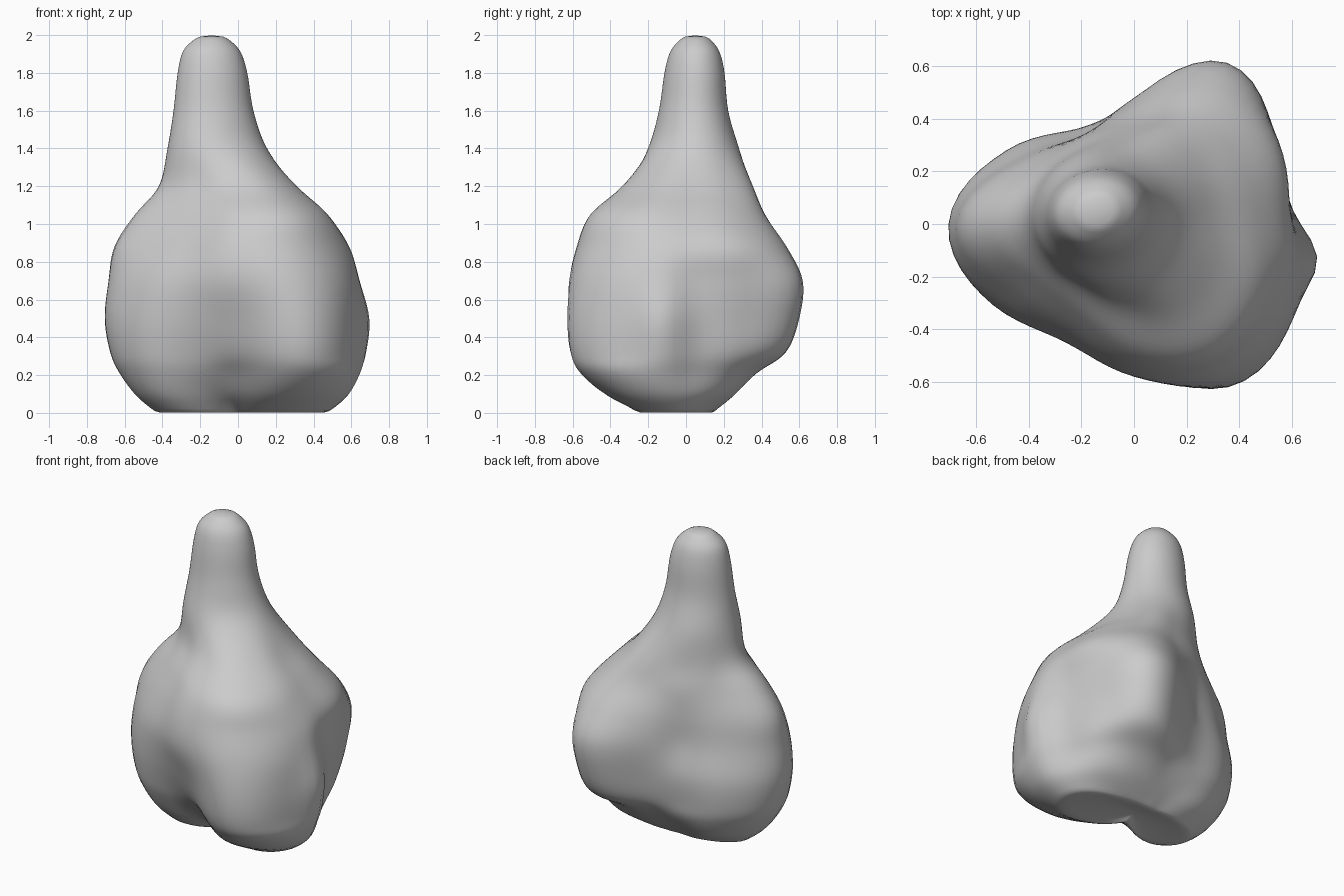
import bpy, bmesh
from math import sin, cos, pi, exp

if "Cube" in bpy.data.objects:
    bpy.data.objects.remove(bpy.data.objects["Cube"])

# Lobed body: (z, centre x, centre y, radii every 30 degrees from +x)
BODY = [
    (0.00, 0, .00, [.45, .24, .16, .14, .16, .26, .43, .36, .14, .09, .24, .45]),
    (0.09, 0, .00, [.54, .42, .29, .24, .27, .42, .54, .48, .26, .25, .48, .60]),
    (0.21, 0, 0, [.57, .52, .43, .34, .37, .51, .63, .56, .37, .36, .65, .69]),
    (0.32, 0, 0, [.59, .59, .61, .42, .40, .55, .68, .60, .43, .45, .71, .70]),
    (0.50, 0, 0, [.60, .61, .69, .46, .42, .56, .71, .62, .49, .52, .72, .70]),
    (0.70, 0, 0, [.59, .63, .71, .48, .39, .51, .69, .60, .52, .58, .69, .68]),
    (0.88, 0, 0, [.58, .62, .61, .45, .39, .48, .66, .53, .48, .56, .63, .62]),
    (1.05, 0, 0, [.46, .47, .47, .39, .38, .43, .55, .43, .40, .48, .56, .53]),
    (1.20, -.05, .03, [.35, .35, .36, .31, .30, .33, .37, .33, .30, .34, .41, .40]),
]
# Rounded peg: (z, centre x, centre y, half width, half depth)
PEG = [
    (1.40, -.11, .04, .265, .240), (1.60, -.13, .04, .213, .182),
    (1.80, -.135, .045, .186, .158), (1.92, -.14, .047, .150, .126),
    (1.99, -.14, .05, .075, .065),
]
COLS, STEPS = 72, 6


def spline(a, b, c, d, t):
    return b + .5 * t * (c - a + t * (2*a - 5*b + 4*c - d + t * (3*(b - c) + d - a)))


def body_ring(z, cx, cy, radii):
    ring = []
    for i in range(COLS):
        k, t = divmod(i * 12 / COLS, 1)
        r = spline(*[radii[(int(k) + j) % 12] for j in (-1, 0, 1, 2)], t)
        # narrow corner on the right end of the front lobe
        deg = (i * 360 / COLS + 180) % 360 - 180
        r += .09 * exp(-((deg + 10) / 10)**2 - ((z - .45) / .3)**2)
        a = 2 * pi * i / COLS
        ring.append((cx + r * cos(a), cy + r * sin(a), z))
    return ring


def peg_ring(z, cx, cy, rx, ry):
    ring = []
    for i in range(COLS):
        a, tilt = 2 * pi * i / COLS, .2
        r = rx * ry / ((ry * cos(a - tilt))**2 + (rx * sin(a - tilt))**2) ** .5
        ring.append((cx + r * cos(a), cy + r * sin(a), z))
    return ring


# Stack the key sections and interpolate between them
keys = [body_ring(*s) for s in BODY] + [peg_ring(*s) for s in PEG]
rings = []
last = len(keys) - 1
for k in range(last):
    four = [keys[max(0, min(last, k + j))] for j in (-1, 0, 1, 2)]
    for s in range(STEPS):
        rings.append([tuple(spline(*v, s / STEPS) for v in zip(*pts))
                      for pts in zip(*four)])
rings.append(keys[-1])

# Underside fills inward with a slight hollow, tip closes to a point
under = [[(x * f, y * f, .03 * (1 - f)) for x, y, z in rings[0]] for f in (.3, .6, .85)]
rings = under + rings

bm = bmesh.new()
rows = [[bm.verts.new(p) for p in ring] for ring in rings]
for lo, hi in zip(rows, rows[1:]):
    for i in range(COLS):
        j = (i + 1) % COLS
        bm.faces.new((lo[i], lo[j], hi[j], hi[i]))
for row, point in ((rows[0], (0, 0, .03)), (rows[-1], (-.14, .05, 2.015))):
    tip = bm.verts.new(point)
    for i in range(COLS):
        bm.faces.new((row[i], row[(i + 1) % COLS], tip))
bmesh.ops.recalc_face_normals(bm, faces=bm.faces)
mesh = bpy.data.meshes.new("lobed_body")
bm.to_mesh(mesh)
bm.free()
body = bpy.data.objects.new("lobed_body", mesh)
bpy.context.collection.objects.link(body)

# Soften the rims
soft = body.modifiers.new("soften", 'SMOOTH')
soft.factor, soft.iterations = .5, 4
mesh.polygons.foreach_set("use_smooth", [True] * len(mesh.polygons))
mesh.update()
